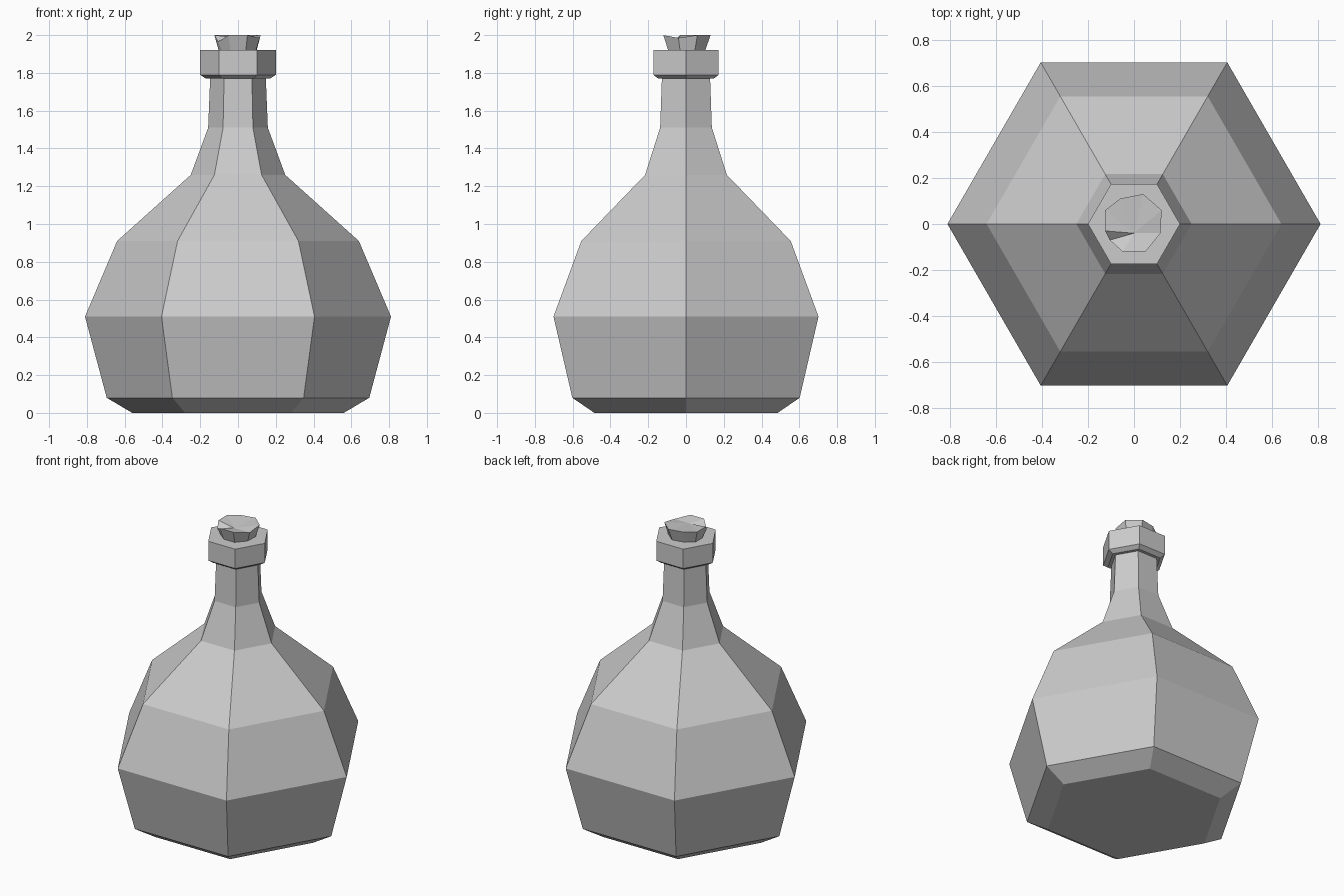
import bpy, bmesh
from math import cos, sin, pi

cube = bpy.data.objects.get("Cube")
if cube:
    bpy.data.objects.remove(cube, do_unlink=True)

# One plain grey for the whole model
grey = bpy.data.materials.new("plain grey")
grey.use_nodes = True
COLOUR = (0.6, 0.6, 0.6, 1)
grey.diffuse_color = COLOUR
grey.node_tree.nodes["Principled BSDF"].inputs["Base Color"].default_value = COLOUR


def finish(name, bm):
    bmesh.ops.recalc_face_normals(bm, faces=bm.faces)
    mesh = bpy.data.meshes.new(name)
    bm.to_mesh(mesh)
    bm.free()
    mesh.materials.append(grey)
    obj = bpy.data.objects.new(name, mesh)
    bpy.context.collection.objects.link(obj)
    return obj


def bridge(bm, low, high):
    n = len(low)
    for i in range(n):
        j = (i + 1) % n
        bm.faces.new((low[i], low[j], high[j], high[i]))


def hex_lathe(name, profile, sides=6):
    """Stack flat-sided rings of (radius, height) and cap both ends."""
    bm = bmesh.new()
    rings = [[bm.verts.new((r * cos(2 * pi * i / sides), r * sin(2 * pi * i / sides), z))
              for i in range(sides)] for r, z in profile]
    for low, high in zip(rings, rings[1:]):
        bridge(bm, low, high)
    bm.faces.new(rings[0])
    bm.faces.new(rings[-1])
    return finish(name, bm)


# Bottle: bevelled foot, belly, shoulder, neck
hex_lathe("bottle_body", [(0.56, 0), (0.695, 0.08), (0.81, 0.51), (0.64, 0.91),
                          (0.25, 1.26), (0.158, 1.51), (0.147, 1.78)])

# Collar around the mouth
hex_lathe("bottle_lip", [(0.17, 1.77), (0.2, 1.79), (0.2, 1.92)])

# Rough cork: uneven rim with a notch, fanned to an off-centre point
rim = [(0.12, 0.06, 2.0), (0.04, 0.13, 2.0), (-0.06, 0.11, 2.0), (-0.125, 0.06, 2.0),
       (-0.125, -0.03, 2.0), (-0.105, -0.07, 1.965), (-0.05, -0.12, 2.0),
       (0.05, -0.12, 2.0), (0.115, -0.04, 1.985)]
bm = bmesh.new()
top = [bm.verts.new(p) for p in rim]
base = [bm.verts.new((x * 0.8, y * 0.76, 1.91)) for x, y, z in rim]
bridge(bm, base, top)
bm.faces.new(base)
tip = bm.verts.new((0, -0.04, 1.985))
for i in range(len(top)):
    bm.faces.new((top[i], top[(i + 1) % len(top)], tip))
finish("cork", bm)
